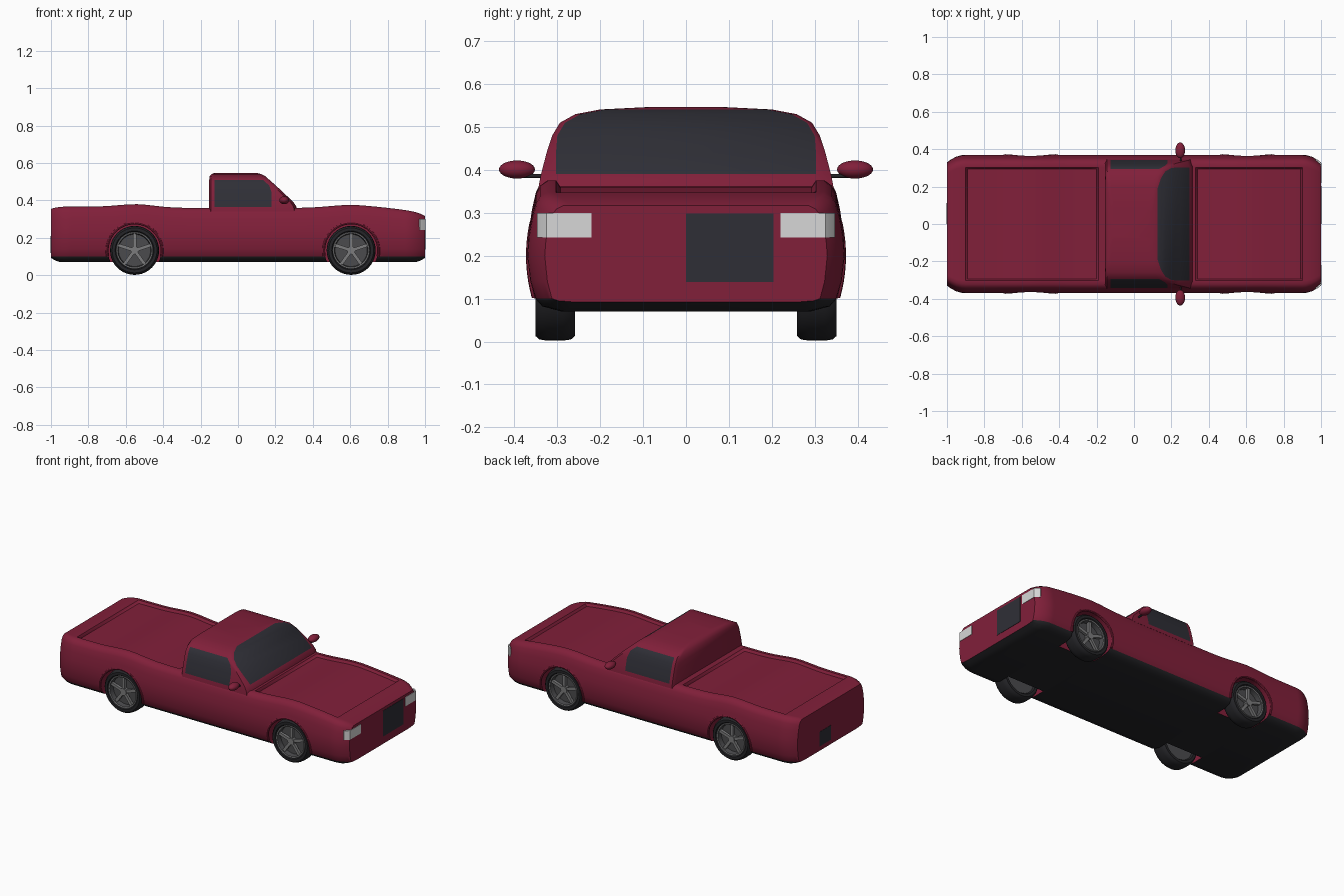
import bpy
import bmesh
from math import sin, cos, pi, exp, radians
from mathutils import Matrix, Vector

if "Cube" in bpy.data.objects:
    bpy.data.objects.remove(bpy.data.objects["Cube"], do_unlink=True)


def material(name, r, g, b):
    mat = bpy.data.materials.new(name)
    mat.use_nodes = True
    mat.diffuse_color = (r, g, b, 1)
    mat.node_tree.nodes["Principled BSDF"].inputs["Base Color"].default_value = (r, g, b, 1)
    return mat


paint = material("crimson_paint", .22, .014, .042)
glass = material("dark_glass", .028, .028, .037)
black = material("black_rubber", .018, .018, .021)
metal = material("rim_metal", .2, .2, .205)
dark_metal = material("dark_metal", .07, .07, .075)
lamp = material("lamp_white", .68, .68, .68)


def smooth(obj):
    bpy.ops.object.select_all(action="DESELECT")
    obj.select_set(True)
    bpy.context.view_layer.objects.active = obj
    bpy.ops.object.shade_smooth_by_angle(angle=radians(38))


def make(name, bm, mats):
    bmesh.ops.recalc_face_normals(bm, faces=bm.faces)
    mesh = bpy.data.meshes.new(name)
    bm.to_mesh(mesh)
    bm.free()
    for mat in mats:
        mesh.materials.append(mat)
    obj = bpy.data.objects.new(name, mesh)
    bpy.context.collection.objects.link(obj)
    smooth(obj)
    return obj


def loft(name, rings, mats, rule=None, closed=False):
    """Skin closed rings of points; rule(row, column) picks the material."""
    bm = bmesh.new()
    rows = [[bm.verts.new(p) for p in ring] for ring in rings]
    n = len(rows[0])
    for i in range(len(rows) if closed else len(rows) - 1):
        a, b = rows[i], rows[(i + 1) % len(rows)]
        for j in range(n):
            k = (j + 1) % n
            face = bm.faces.new((a[j], a[k], b[k], b[j]))
            face.material_index = rule(i, j) if rule else 0
    if not closed:
        bm.faces.new(rows[0])
        bm.faces.new(rows[-1])
    bmesh.ops.remove_doubles(bm, verts=bm.verts, dist=1e-5)
    return make(name, bm, mats)


def lathe(name, centre, side, profile, mats, rule=None, steps=40):
    """Spin (radius, outward offset) points about a sideways axle."""
    x, y, z = centre
    rings = []
    for i in range(steps):
        a = 2 * pi * i / steps
        rings.append([(x + r * cos(a), y + side * h, z + r * sin(a)) for r, h in profile])
    return loft(name, rings, mats, rule, closed=True)


def axle_cylinder(bm, centre, radius, length, segments=40):
    bmesh.ops.create_cone(bm, cap_ends=True, segments=segments, radius1=radius,
                          radius2=radius, depth=length,
                          matrix=Matrix.Translation(centre) @ Matrix.Rotation(pi / 2, 4, "X"))


def box(bm, centre, size, turn=Matrix()):
    bmesh.ops.create_cube(bm, size=1, matrix=Matrix.Translation(centre) @ turn
                          @ Matrix.Diagonal((*size, 1)))


SIDES = {"left": 1, "right": -1}
AXLES = {"front": .605, "rear": -.553}
WHEEL_Z, WHEEL_Y = .133, .305


# Body shell: cross-sections along the length
def body_ring(x):
    end = max(0, 1 - (1 - abs(x)) / .1)
    w = 1 - .11 * end ** 2
    top = .36 + .02 * exp(-((x + .55) / .14) ** 2) + .016 * exp(-((x - .6) / .15) ** 2)
    top += .007 * min(1, max(0, -x - .6) * 5) - .012 * end ** 3
    top -= .4 * max(0, x - .72) ** 2
    low = .07 + .022 * max(0, 1 - (1 - abs(x)) / .04)
    in_panel = -.895 < x < -.195 or .335 < x < .895
    dip = .015 if in_panel else 0
    half = [(.29, low), (.335, low + .4 * (.1 - low)), (.351, .1), (.363, .14), (.37, .2)]
    half += [(y, .2 + (top - .2) * f) for y, f in
             ((.367, .3), (.359, .6), (.35, .82), (.34, .93), (.322, 1), (.303, 1))]
    half.append((.293, top - dip))
    return [(x, y * w, z) for y, z in half] + [(x, -y * w, z) for y, z in reversed(half)]


ends = [.9, .92, .95, .975, .99, 1]
stations = [s * e for e in ends for s in (-1, 1)] + [-.89, -.2, -.19, .33, .34, .89]
stations += [-.84 + .05 * i for i in range(13)] + [.39 + .05 * i for i in range(10)]
stations += [-.1, 0, .1, .2]
last = len(body_ring(0)) - 1
body = loft("body_shell", [body_ring(x) for x in sorted(stations)], [paint, black],
            lambda i, j: 1 if j < 2 or j > last - 3 else 0)

# Wheel wells cut from the body
bm = bmesh.new()
for ax in AXLES.values():
    for s in SIDES.values():
        axle_cylinder(bm, (ax, s * .32, WHEEL_Z), .143, .2)
cutter = make("wheel_well_cutter", bm, [paint])
cutter.hide_render = True
cut = body.modifiers.new("wheel_wells", "BOOLEAN")
cut.operation, cut.solver, cut.object = "DIFFERENCE", "EXACT", cutter
bpy.context.view_layer.update()
graph = bpy.context.evaluated_depsgraph_get()
result = bpy.data.meshes.new_from_object(body.evaluated_get(graph))
body.modifiers.clear()
body.data = result
bpy.data.objects.remove(cutter, do_unlink=True)
smooth(body)


# Cab: stacked outlines (height, back, front, half width)
def cab_ring(z, back, front, w):
    glass_w = min(.303, w - .012)
    win_back, win_front = max(-.125, back + .02), min(.18, front - .035)
    half = [(back, w - .02), (back + .01, w), (win_back, w), (win_front, w),
            (front - .016, w), (front, glass_w)]
    return [(x, y, z) for x, y in half] + [(x, -y, z) for x, y in reversed(half)]


cab_levels = [(.34, -.155, .318, .346), (.365, -.155, .313, .343), (.39, -.155, .297, .338),
              (.44, -.155, .245, .325), (.48, -.155, .202, .312), (.51, -.154, .168, .294),
              (.53, -.151, .145, .258), (.541, -.142, .125, .2), (.547, -.125, .1, .08)]


def cab_colour(i, j):
    windscreen = j == 5 and 2 <= i <= 6
    side_window = j in (2, 8) and 1 <= i <= 4
    return 1 if windscreen or side_window else 0


loft("cab", [cab_ring(*level) for level in cab_levels], [paint, glass], cab_colour)

# Wheels, arch lips and door mirrors
tyre_half = [(.096, .036), (.104, .046), (.12, .046), (.128, .037), (.131, .018)]
tyre_profile = tyre_half + [(r, -h) for r, h in reversed(tyre_half)]
rim_profile = [(.1, .036), (.097, .044), (.09, .042), (.086, .012), (0, .012),
               (0, -.036), (.1, -.036)]
for side, s in SIDES.items():
    for end, ax in AXLES.items():
        tag = end + "_" + side
        centre = Vector((ax, s * WHEEL_Y, WHEEL_Z))
        lathe("tyre_" + tag, centre, s, tyre_profile, [black])
        lathe("rim_" + tag, centre, s, rim_profile, [metal, dark_metal],
              lambda i, j: 1 if j >= 2 else 0)
        bm = bmesh.new()
        axle_cylinder(bm, centre + Vector((0, s * .025, 0)), .021, .03, 20)
        for k in range(5):
            turn = Matrix.Rotation(2 * pi * k / 5, 4, "Y")
            offset = turn @ Vector((0, s * .027, .052))
            box(bm, centre + offset, (.018, .016, .08), turn)
        make("spokes_" + tag, bm, [metal])

        rings = []
        for i in range(29):
            a = radians(-12 + 204 * i / 28)
            ring = []
            for k in range(8):
                t = 2 * pi * k / 8
                r = .147 + .008 * cos(t)
                z = WHEEL_Z + .147 * sin(a)
                y = .366 - 1.4 * (z - .2) ** 2 + .007 * sin(t)
                ring.append((ax + r * cos(a), s * y, WHEEL_Z + r * sin(a)))
            rings.append(ring)
        loft("arch_lip_" + tag, rings, [paint])

    bm = bmesh.new()
    bmesh.ops.create_uvsphere(bm, u_segments=24, v_segments=14, radius=1,
                              matrix=Matrix.Translation((.247, s * .394, .401))
                              @ Matrix.Diagonal((.026, .042, .021, 1)))
    make("mirror_" + side, bm, [paint])
    bm = bmesh.new()
    axle_cylinder(bm, (.25, s * .357, .386), .005, .06, 10)
    make("mirror_arm_" + side, bm, [black])

    # Headlight plate wrapping the front corner
    outline = [(1.002, .22), (1.002, .325), (.988, .338), (.974, .347),
               (.968, .343), (.982, .332), (.996, .32), (.996, .22)]
    loft("headlight_" + side, [[(x, s * y, z) for x, y in outline] for z in (.243, .3)], [lamp])

# Front grille and rear plate
for name, centre, size in (("grille", (.999, .102, .219), (.006, .203, .16)),
                           ("rear_plate", (-.999, .056, .165), (.006, .112, .09))):
    bm = bmesh.new()
    box(bm, centre, size)
    make(name, bm, [glass])
